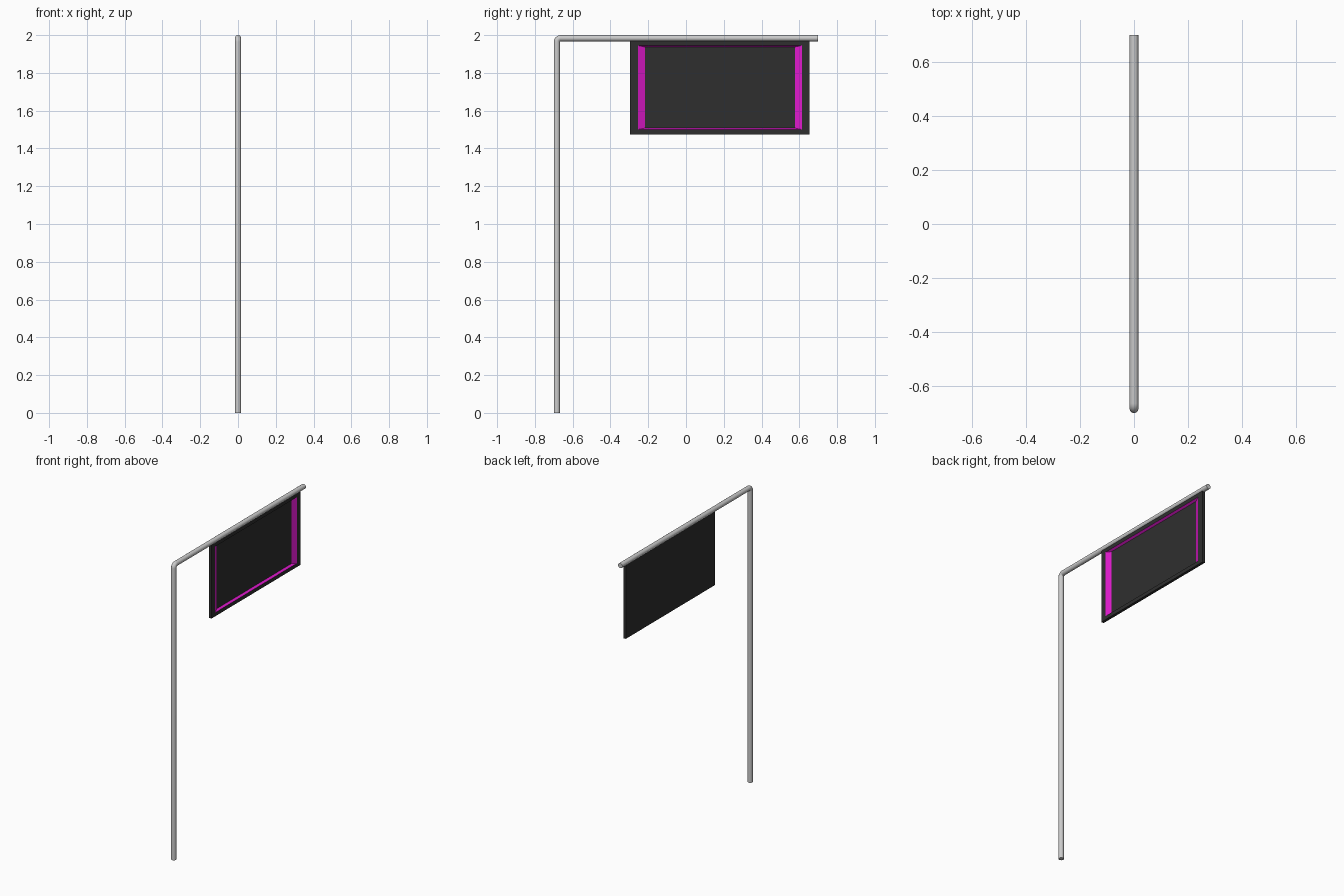
import bpy, bmesh, math

if "Cube" in bpy.data.objects:
    bpy.data.objects.remove(bpy.data.objects["Cube"])

R = 0.0165          # pole radius
YP, ZP = -0.6835, 1.9835
BEND = 0.02


def material(name, rgb):
    m = bpy.data.materials.new(name)
    m.diffuse_color = (*rgb, 1)
    m.use_nodes = True
    m.node_tree.nodes["Principled BSDF"].inputs["Base Color"].default_value = m.diffuse_color
    return m


dark = material("dark_panel", (0.028, 0.028, 0.028))
magenta = material("magenta_trim", (0.75, 0.01, 0.62))

# Bent pole: upright, small rounded elbow, horizontal arm
path = [(YP, 0)]
for i in range(9):
    a = math.pi - i * math.pi / 16
    path.append((YP + BEND + BEND * math.cos(a), ZP - BEND + BEND * math.sin(a)))
path.append((0.70, ZP))
curve = bpy.data.curves.new("pole", 'CURVE')
curve.dimensions = '3D'
curve.bevel_depth = R
curve.bevel_resolution = 6
curve.use_fill_caps = True
spline = curve.splines.new('POLY')
spline.points.add(len(path) - 1)
for p, (y, z) in zip(spline.points, path):
    p.co = (0, y, z, 1)
pole = bpy.data.objects.new("pole", curve)
bpy.context.collection.objects.link(pole)
bpy.context.view_layer.objects.active = pole
pole.select_set(True)
bpy.ops.object.convert(target='MESH')
bpy.ops.object.shade_smooth_by_angle(angle=math.radians(40))

# Hanging sign panel: thin slab with a recessed screen and sloped coloured trim
# each loop: x, half width, half height
CY, CZ = 0.179, 1.7225
loops = [(-0.009, 0.4745, 0.2475), (0.009, 0.4745, 0.2475),
         (0.009, 0.434, 0.2225), (-0.006, 0.397, 0.2145)]
bm = bmesh.new()
rings = [[bm.verts.new((x, CY + sy * w, CZ + sz * h))
          for sy, sz in ((-1, -1), (1, -1), (1, 1), (-1, 1))] for x, w, h in loops]
bm.faces.new(rings[0][::-1])
for k in range(3):
    for i in range(4):
        j = (i + 1) % 4
        f = bm.faces.new((rings[k][i], rings[k][j], rings[k + 1][j], rings[k + 1][i]))
        f.material_index = 1 if k == 2 else 0
bm.faces.new(rings[3])
bmesh.ops.recalc_face_normals(bm, faces=bm.faces)
mesh = bpy.data.meshes.new("sign_panel")
bm.to_mesh(mesh)
bm.free()
mesh.materials.append(dark)
mesh.materials.append(magenta)
bpy.context.collection.objects.link(bpy.data.objects.new("sign_panel", mesh))
